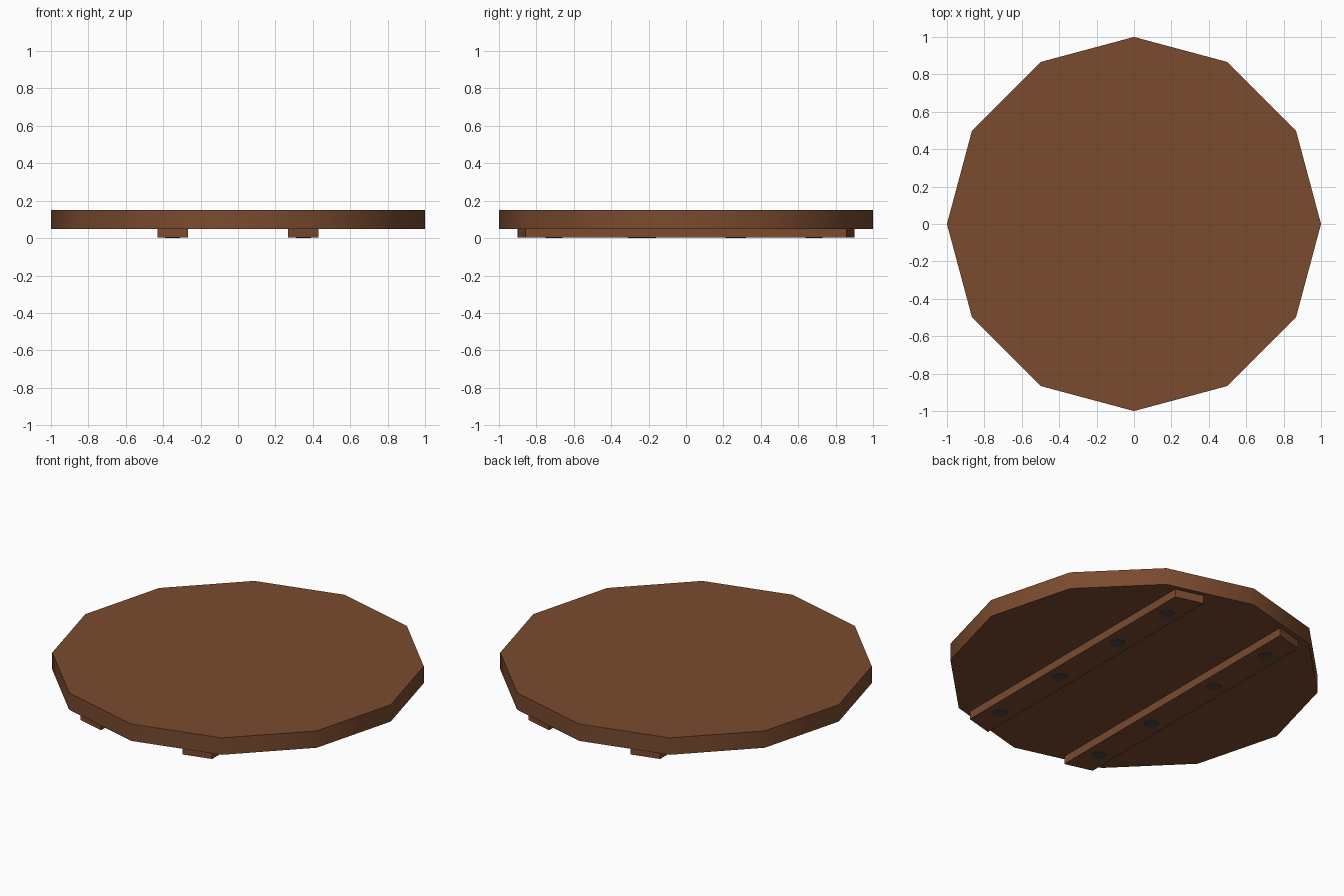
import bpy, bmesh, math

if "Cube" in bpy.data.objects:
    bpy.data.objects.remove(bpy.data.objects["Cube"])


def material(name, rgb):
    m = bpy.data.materials.new(name)
    m.diffuse_color = (*rgb, 1)
    m.use_nodes = True
    m.node_tree.nodes["Principled BSDF"].inputs["Base Color"].default_value = m.diffuse_color
    return m


wood = material("brown wood", (0.195, 0.07, 0.028))
iron = material("dark iron", (0.07, 0.065, 0.062))


def prism(name, points, z0, z1, mat):
    """Extrude a flat outline (counter-clockwise) from z0 up to z1."""
    bm = bmesh.new()
    face = bm.faces.new([bm.verts.new((x, y, z0)) for x, y in points])
    ext = bmesh.ops.extrude_face_region(bm, geom=[face], use_keep_orig=True)
    for v in ext["geom"]:
        if isinstance(v, bmesh.types.BMVert):
            v.co.z = z1
    bmesh.ops.recalc_face_normals(bm, faces=bm.faces)
    mesh = bpy.data.meshes.new(name)
    bm.to_mesh(mesh)
    bm.free()
    mesh.materials.append(mat)
    obj = bpy.data.objects.new(name, mesh)
    bpy.context.collection.objects.link(obj)
    return obj


def ring(n, r, cx=0, cy=0):
    return [(cx + r * math.cos(math.tau * i / n), cy + r * math.sin(math.tau * i / n))
            for i in range(n)]


# Twelve-sided lid, softly shaded around the rim
lid = prism("lid_board", ring(12, 1.0), 0.05, 0.15, wood)
bpy.context.view_layer.objects.active = lid
lid.select_set(True)
bpy.ops.object.shade_smooth_by_angle(angle=math.radians(40))
lid.select_set(False)

# Two battens underneath, ends cut parallel to the rim
x_in, x_out = 0.267, 0.43
y_in, y_out = 0.90, 0.857
nail_rows = {"left": (-1, (-0.71, -0.27, 0.25, 0.68)),
             "right": (1, (-0.70, -0.20, 0.28, 0.69))}
for side, (s, rows) in nail_rows.items():
    outline = [(s * x_in, -y_in), (s * x_out, -y_out), (s * x_out, y_out), (s * x_in, y_in)]
    prism(side + "_batten", outline, 0.003, 0.05, wood)
    # Nail heads on the underside of each batten
    for i, y in enumerate(rows):
        prism(f"{side}_nail_{i + 1}", ring(8, 0.04, s * 0.349, y), 0.0, 0.006, iron)
